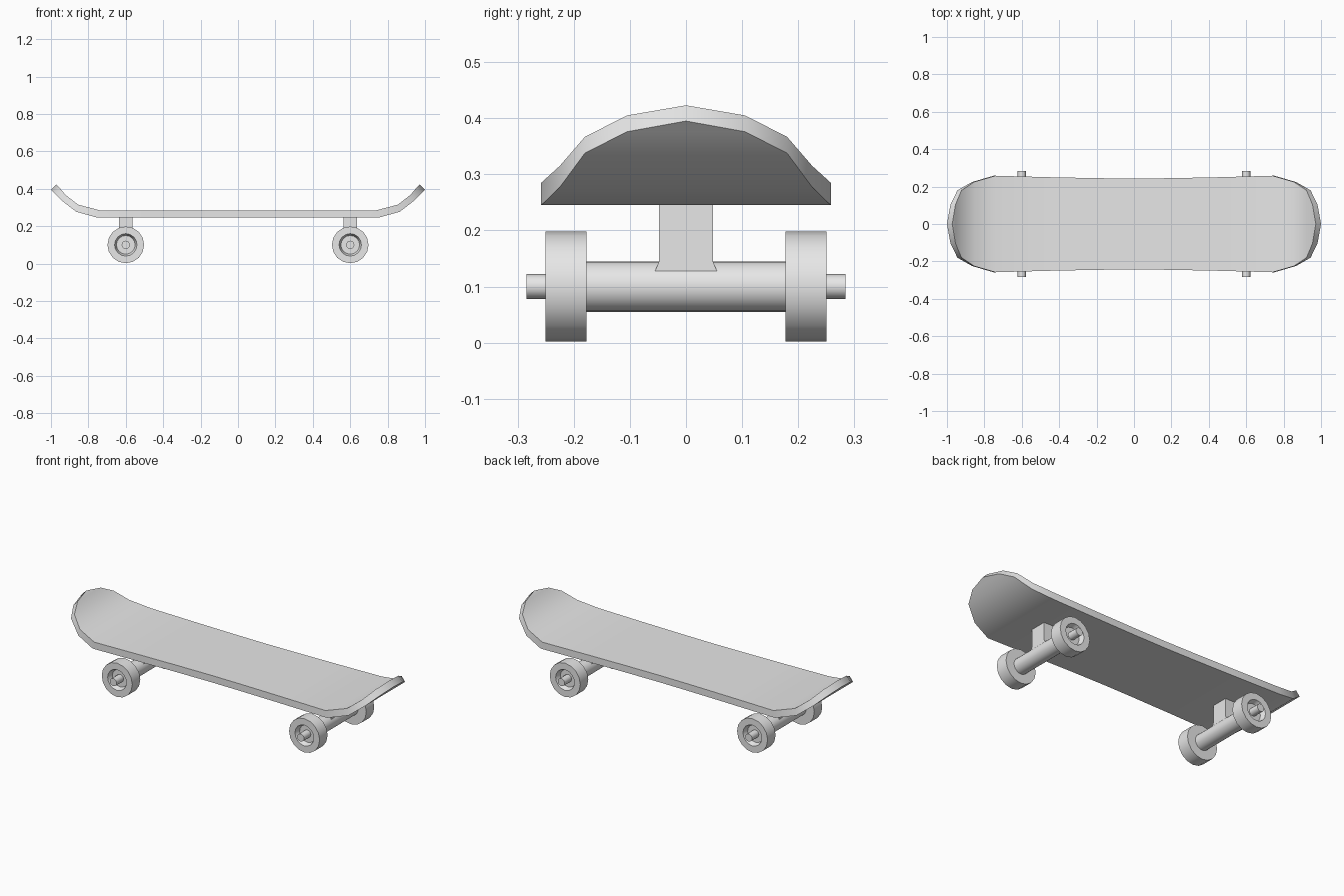
import bpy, bmesh, math

if "Cube" in bpy.data.objects:
    bpy.data.objects.remove(bpy.data.objects["Cube"])

grey = bpy.data.materials.new("light grey")
grey.diffuse_color = (0.8, 0.8, 0.8, 1)
grey.use_nodes = True
grey.node_tree.nodes["Principled BSDF"].inputs["Base Color"].default_value = grey.diffuse_color


def finish(name, bm, angle=35):
    bmesh.ops.recalc_face_normals(bm, faces=bm.faces)
    me = bpy.data.meshes.new(name)
    bm.to_mesh(me)
    bm.free()
    ob = bpy.data.objects.new(name, me)
    bpy.context.collection.objects.link(ob)
    me.materials.append(grey)
    bpy.ops.object.select_all(action='DESELECT')
    ob.select_set(True)
    bpy.context.view_layer.objects.active = ob
    bpy.ops.object.shade_smooth_by_angle(angle=math.radians(angle))
    return ob


def lathe(name, profile, x, z, sides, flip=1):
    """Closed shape turned about the y axis; profile holds (y, radius)."""
    bm = bmesh.new()
    rings = []
    for y, r in profile:
        rings.append([bm.verts.new((x + r * math.cos(a), y * flip, z + r * math.sin(a)))
                      for a in (2 * math.pi * i / sides for i in range(sides))])
    for a, b in zip(rings, rings[1:]):
        for i in range(sides):
            j = (i + 1) % sides
            bm.faces.new((a[i], a[j], b[j], b[i]))
    bm.faces.new(rings[0])
    bm.faces.new(rings[-1])
    return finish(name, bm)


# deck: half width, top (x, z), bottom (x, z), from the middle to the tip
half = [(0.245, 0.20, 0.285, 0.20, 0.245),
        (0.250, 0.45, 0.285, 0.45, 0.245),
        (0.258, 0.74, 0.285, 0.75, 0.245),
        (0.225, 0.855, 0.315, 0.865, 0.277),
        (0.180, 0.922, 0.367, 0.944, 0.338),
        (0.105, 0.954, 0.405, 0.981, 0.376),
        (0.0, 0.972, 0.423, 1.0, 0.395)]
stations = [(w, -tx, tz, -bx, bz) for w, tx, tz, bx, bz in reversed(half)]
stations += [(0.243, 0, 0.285, 0, 0.245)] + half
bm = bmesh.new()
loops = []
for w, tx, tz, bx, bz in stations:
    ys = (-w, w) if w else (0,)
    loops.append(([bm.verts.new((tx, y, tz)) for y in ys],
                  [bm.verts.new((bx, y, bz)) for y in ys]))
for (ta, ba), (tb, bb) in zip(loops, loops[1:]):
    bm.faces.new(ta + tb[::-1])
    bm.faces.new(ba + bb[::-1])
    for k in (0, -1):
        bm.faces.new((ta[k], tb[k], bb[k], ba[k]))
finish("deck", bm)

# trucks and wheels
for end, x in (("rear", -0.6), ("front", 0.6)):
    lathe(end + "_hanger", [(-0.18, 0.045), (0.18, 0.045)], x, 0.1, 24)
    lathe(end + "_axle", [(-0.284, 0.022), (0.284, 0.022)], x, 0.1, 16)

    # neck that flares where it meets the hanger
    bm = bmesh.new()
    rings = [[bm.verts.new((x + sx * 0.035, sy * w, z))
              for sx, sy in ((-1, -1), (1, -1), (1, 1), (-1, 1))]
             for w, z in ((0.057, 0.123), (0.048, 0.145), (0.048, 0.25))]
    for a, b in zip(rings, rings[1:]):
        for i in range(4):
            j = (i + 1) % 4
            bm.faces.new((a[i], a[j], b[j], b[i]))
    bm.faces.new(rings[0])
    bm.faces.new(rings[-1])
    finish(end + "_neck", bm, 15)

    # wheels with a recessed outer hub
    for side, flip in (("right", -1), ("left", 1)):
        lathe(f"{end}_{side}_wheel",
              [(0.177, 0.098), (0.25, 0.098), (0.25, 0.06),
               (0.222, 0.05), (0.222, 0.02)], x, 0.1, 16, flip)
